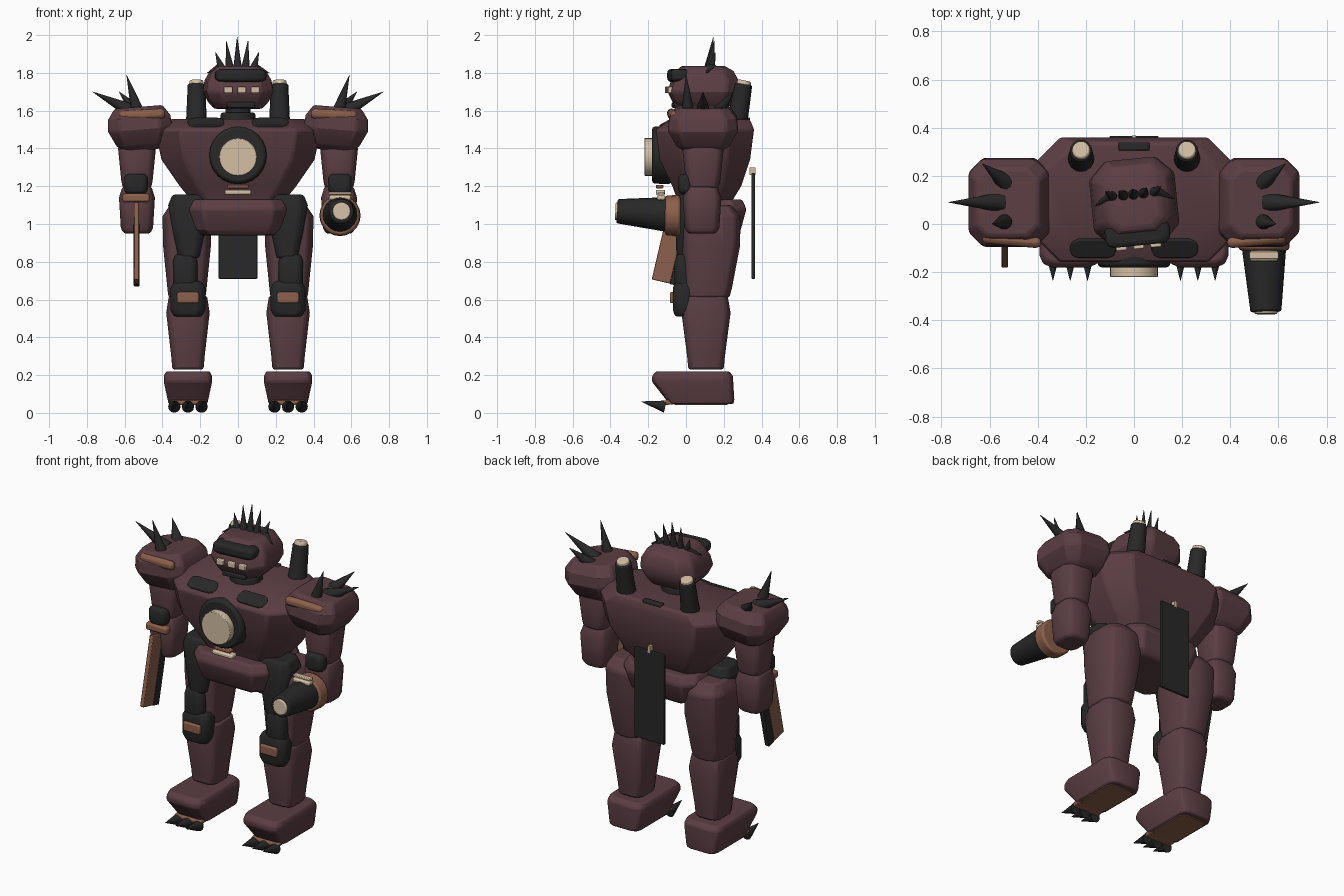
import bpy, bmesh, math
from mathutils import Matrix, Vector

if "Cube" in bpy.data.objects:
    bpy.data.objects.remove(bpy.data.objects["Cube"])


def material(name, red, green, blue):
    colour = (red, green, blue, 1)
    mat = bpy.data.materials.new(name)
    mat.use_nodes = True
    mat.diffuse_color = colour
    mat.node_tree.nodes["Principled BSDF"].inputs["Base Color"].default_value = colour
    return mat


MAROON = material("maroon armour", .105, .048, .056)
BLACK = material("black metal", .02, .021, .02)
RUST = material("rust copper", .26, .115, .07)
CREAM = material("cream light", .66, .52, .37)


def finish(name, bm, mat, bevel):
    bmesh.ops.recalc_face_normals(bm, faces=bm.faces)
    mesh = bpy.data.meshes.new(name)
    bm.to_mesh(mesh)
    bm.free()
    mesh.materials.append(mat)
    part = bpy.data.objects.new(name, mesh)
    bpy.context.collection.objects.link(part)
    if bevel:
        soften = part.modifiers.new("soft edges", "BEVEL")
        soften.width, soften.segments, soften.limit_method = bevel, 2, "ANGLE"
        soften.angle_limit = math.radians(35)
    bpy.ops.object.select_all(action="DESELECT")
    part.select_set(True)
    bpy.context.view_layer.objects.active = part
    bpy.ops.object.shade_smooth_by_angle(angle=math.radians(30))
    return part


def rounded_rectangle(centre, half, corner, steps):
    """Corner points in plan; two steps give a chamfer, more give an arc."""
    radius = corner * min(half)
    points = []
    for quarter, (sx, sy) in enumerate(((1, 1), (-1, 1), (-1, -1), (1, -1))):
        for step in range(steps):
            angle = math.pi / 2 * (quarter + step / (steps - 1))
            points.append((centre[0] + sx * (half[0] - radius) + radius * math.cos(angle),
                           centre[1] + sy * (half[1] - radius) + radius * math.sin(angle)))
    return points


def loft(name, mat, centre, half, profile, corner=.4, steps=2, bevel=.012):
    """Stack one scaled outline along z; profile holds height, scale and an optional y shift."""
    bm = bmesh.new()
    loops = []
    for z, scale, *shift in profile:
        middle = (centre[0], centre[1] + sum(shift))
        outline = rounded_rectangle(middle, (half[0] * scale, half[1] * scale), corner, steps)
        loops.append([bm.verts.new((x, y, z)) for x, y in outline])
    for low, high in zip(loops, loops[1:]):
        for i in range(len(low)):
            bm.faces.new((low[i - 1], low[i], high[i], high[i - 1]))
    bm.faces.new(loops[0])
    bm.faces.new(loops[-1])
    return finish(name, bm, mat, bevel)


def pillow(bottom, top):
    """Profile of a pad that narrows at both ends."""
    inset = (top - bottom) / 5
    return [(bottom, .8), (bottom + inset, 1), (top - inset, 1), (top, .8)]


def box(name, mat, centre, size, tilt=0, roll=0, yaw=0, bevel=.008):
    bm = bmesh.new()
    turn = Matrix.Rotation(yaw, 4, "Z") @ Matrix.Rotation(roll, 4, "Y") @ Matrix.Rotation(tilt, 4, "X")
    bmesh.ops.create_cube(bm, size=1, matrix=Matrix.Translation(centre) @ turn @ Matrix.Diagonal((*size, 1)))
    return finish(name, bm, mat, bevel)


def cone(name, mat, start, end, start_radius, end_radius=.001, sides=12, bevel=0):
    start, end = Vector(start), Vector(end)
    axis = end - start
    place = Matrix.Translation((start + end) / 2) @ axis.to_track_quat("Z", "Y").to_matrix().to_4x4()
    bm = bmesh.new()
    bmesh.ops.create_cone(bm, cap_ends=True, segments=sides, radius1=start_radius, radius2=end_radius,
                          depth=axis.length, matrix=place)
    return finish(name, bm, mat, bevel)


def turn_about(parts, pivot, angle, axis):
    turn = Matrix.Translation(pivot) @ Matrix.Rotation(angle, 4, axis) @ Matrix.Translation(-Vector(pivot))
    for part in parts:
        part.matrix_world = turn


# Torso and pelvis
loft("torso", MAROON, (0, .1), (.44, .26),
     [(1.12, .55), (1.2, .7, .01), (1.34, .92), (1.5, 1), (1.555, .8, .03)], corner=.5)
loft("pelvis", MAROON, (0, .09), (.26, .23), [(.94, .75), (.97, .87), (1.08, 1), (1.13, .9)], corner=.3)
cone("chest_ring", BLACK, (0, -.08, 1.365), (0, -.18, 1.365), .155, .15, sides=24, bevel=.015)
cone("chest_lamp", CREAM, (0, -.15, 1.355), (0, -.22, 1.355), .1, .1, sides=28, bevel=.004)
box("belly_light", CREAM, (0, -.135, 1.168), (.14, .05, .026))
box("belly_vent", RUST, (0, -.14, 1.198), (.11, .04, .018), bevel=.005)
box("back_hatch", BLACK, (0, .322, 1.55), (.13, .035, .03))
box("back_panel", BLACK, (0, .356, .99), (.205, .018, .56), bevel=.004)
box("panel_hook", CREAM, (0, .352, 1.28), (.015, .03, .04), bevel=0)

# Neck and head, turned slightly to one side
cone("neck_collar", BLACK, (0, .08, 1.52), (0, .08, 1.59), .1, .09, bevel=.01)
cone("neck", BLACK, (0, .08, 1.58), (0, .08, 1.64), .065, .065)
head = [
    loft("head", MAROON, (0, .09), (.178, .18),
         [(1.61, .68), (1.65, .87), (1.7, 1), (1.76, .95, .01), (1.81, .8, .01), (1.837, .6)]),
    loft("brow", BLACK, (0, -.04), (.135, .05), pillow(1.752, 1.82), corner=.6, steps=3),
    box("chin_plate", BLACK, (0, -.05, 1.63), (.15, .04, .03)),
]
for i in (-1, 0, 1):
    head.append(box("face_light", CREAM, (i * .072, -.092, 1.71), (.045, .025, .034), bevel=.005))
for i in range(-2, 3):
    tip_height = 1.99 - .02 * i * i
    head.append(cone("crown_spike", BLACK, (i * .04, .12, 1.81), (i * .058, .145, tip_height), .025))
for s in (-1, 1):
    head.append(cone("crown_side_spike", BLACK, (s * .09, .13, 1.83), (s * .165, .09, 1.8), .024))
turn_about(head, (0, .1, 0), .1, "Z")

for s in (-1, 1):
    shoulder, arm, leg = s * .52, s * .535, s * .265

    # Collar plates and exhaust stacks
    plate = loft("collar_plate", BLACK, (s * .17, 0), (.1, .045), [(-.01, 1), (.01, .95)],
                 corner=.8, steps=3, bevel=.004)
    plate.matrix_world = Matrix.Translation((0, -.1, 1.535)) @ Matrix.Rotation(.5, 4, "X")
    cone("exhaust", BLACK, (s * .22, .26, 1.48), (s * .22, .305, 1.74), .058, .046, sides=16, bevel=.006)
    cone("exhaust_cap", CREAM, (s * .22, .303, 1.73), (s * .22, .309, 1.76), .04, .036, sides=16, bevel=.006)

    # Shoulder armour
    pad = loft("shoulder_pad", MAROON, (shoulder, .09), (.17, .185),
               [(1.39, .55), (1.42, .77), (1.5, 1), (1.565, .97), (1.62, .75)], corner=.35)
    turn_about([pad], (shoulder, 0, 1.53), s * .08, "Y")
    box("shoulder_trim", RUST, (s * .508, -.068, 1.578), (.245, .045, .054),
        roll=s * .06, yaw=s * .09, bevel=.02)
    cone("shoulder_front_spike", BLACK, (s * .53, .01, 1.59), (s * .59, 0, 1.79), .036)
    cone("shoulder_outer_spike", BLACK, (s * .55, .09, 1.59), (s * .77, .09, 1.7), .042)
    cone("shoulder_back_spike", BLACK, (s * .53, .17, 1.59), (s * .63, .25, 1.7), .04)

    # Arms
    loft("upper_arm", MAROON, (arm, .09), (.1, .11),
         [(1.19, .75), (1.23, .83), (1.4, 1), (1.46, .8)], corner=.6, steps=3)
    loft("forearm", MAROON, (arm, .085), (.095, .102),
         [(.95, .75), (.98, .9), (1.14, 1), (1.2, .8)], corner=.6, steps=3)
    loft("elbow_pad", BLACK, (s * .54, 0), (.062, .04), pillow(1.16, 1.265), corner=.5)

    # Legs
    loft("thigh", MAROON, (s * .27, .13), (.13, .16),
         [(.61, .75, -.02), (.66, .8, -.015), (.88, .97), (1.04, 1), (1.1, .7)], corner=.7, steps=3)
    loft("hip_guard", BLACK, (s * .26, .04), (.11, .1),
         [(.82, .5, -.04), (.95, .75, -.02), (1.1, 1), (1.155, .8)])
    loft("thigh_guard", BLACK, (s * .28, 0), (.065, .06), pillow(.64, .84))
    loft("shin", MAROON, (leg, .106), (.115, .13),
         [(.23, .72), (.3, .77), (.53, 1), (.62, .88)], corner=.55, steps=3)
    loft("knee_pad", BLACK, (leg, -.01), (.092, .06), pillow(.51, .697), corner=.5)
    box("knee_badge", RUST, (leg, -.068, .61), (.115, .035, .058))

    # Feet
    loft("foot", MAROON, (leg, .035), (.128, .215),
         [(.048, .8, .045), (.07, .84, .04), (.165, 1), (.195, 1), (.22, .9)], steps=3, bevel=.008)
    loft("sole", RUST, (leg, .08), (.09, .14), [(.042, 1), (.05, 1)], steps=3, bevel=0)
    box("toe_plate", RUST, (leg, -.07, .058), (.185, .1, .025), tilt=.1)
    for i in (-1, 0, 1):
        claw = leg + i * .072
        cone("toe_claw", BLACK, (claw, -.11, .033), (claw, -.235, .06), .033)

# Wrist cannon on the left arm
cone("cannon_collar", RUST, (.54, -.03, 1.045), (.54, -.11, 1.045), .11, .105, sides=20, bevel=.012)
cone("cannon_barrel", BLACK, (.54, -.09, 1.05), (.548, -.365, 1.068), .093, .064, sides=20, bevel=.008)
cone("cannon_muzzle", CREAM, (.548, -.355, 1.067), (.548, -.374, 1.068), .05, .046, sides=20, bevel=.004)
box("cannon_sight", CREAM, (.54, -.132, 1.14), (.115, .045, .025))
box("sight_bar", CREAM, (.54, -.13, 1.163), (.12, .03, .015), bevel=.004)

# Blade on the right arm
box("wrist_guard", RUST, (-.54, -.01, 1.138), (.145, .06, .045), bevel=.012)
box("blade_edge", RUST, (-.537, -.085, .9), (.026, .1, .42), tilt=-.23, bevel=.004)
box("blade_spine", BLACK, (-.537, -.01, .88), (.03, .055, .42), tilt=-.23, bevel=.004)
